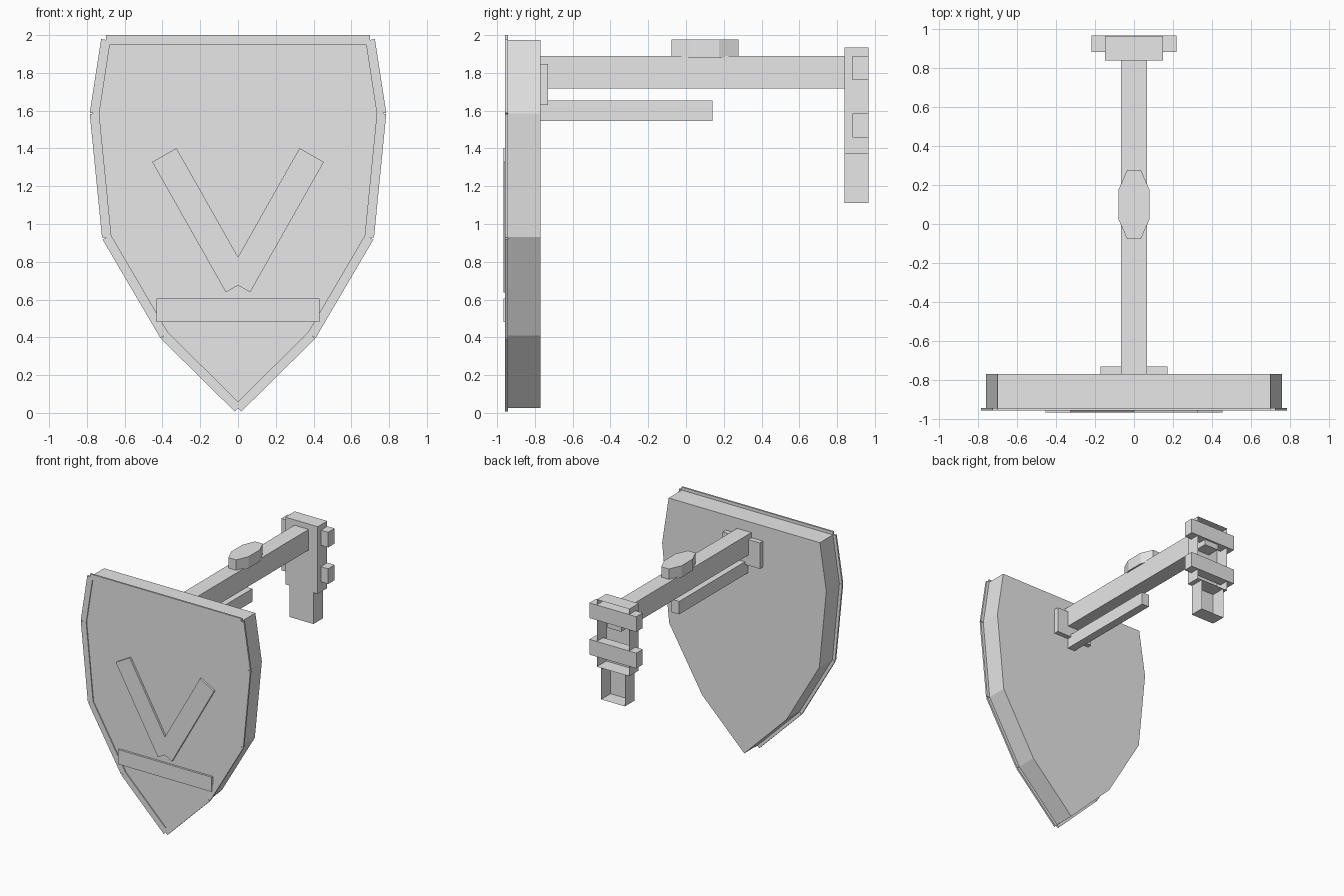
import bpy
import bmesh
from math import atan2
from mathutils import Matrix, Vector

old = bpy.data.objects.get("Cube")
if old:
    bpy.data.objects.remove(old, do_unlink=True)

grey = bpy.data.materials.new("plain grey")
grey.use_nodes = True
grey.diffuse_color = (0.8, 0.8, 0.8, 1)
grey.node_tree.nodes["Principled BSDF"].inputs["Base Color"].default_value = (0.8, 0.8, 0.8, 1)


def finish(name, bm):
    bmesh.ops.recalc_face_normals(bm, faces=bm.faces)
    mesh = bpy.data.meshes.new(name)
    bm.to_mesh(mesh)
    bm.free()
    mesh.materials.append(grey)
    obj = bpy.data.objects.new(name, mesh)
    bpy.context.collection.objects.link(obj)
    return obj


def box(name, half_x, y, z, open_back=False):
    """Box centred on x, spanning the given y and z ranges."""
    bm = bmesh.new()
    size = Vector((2 * half_x, y[1] - y[0], z[1] - z[0]))
    centre = Vector((0, sum(y) / 2, sum(z) / 2))
    bmesh.ops.create_cube(bm, size=1, matrix=Matrix.Translation(centre) @ Matrix.Diagonal(size.to_4d()))
    if open_back:
        back = [f for f in bm.faces if f.normal.y > 0.9]
        bmesh.ops.delete(bm, geom=back, context="FACES_ONLY")
    return finish(name, bm)


def prism(name, points, offset):
    """Extrude a closed outline of 3D points along the offset."""
    bm = bmesh.new()
    face = bm.faces.new([bm.verts.new(p) for p in points])
    result = bmesh.ops.extrude_face_region(bm, geom=[face], use_keep_orig=True)
    moved = [v for v in result["geom"] if isinstance(v, bmesh.types.BMVert)]
    bmesh.ops.translate(bm, verts=moved, vec=offset)
    return finish(name, bm)


def strip(name, a, b, width, y):
    """Flat bar from a to b in the xz plane."""
    a, b = Vector(a), Vector(b)
    d = b - a
    mid = (a + b) / 2
    size = Vector((d.length, y[1] - y[0], width))
    bm = bmesh.new()
    turn = Matrix.Rotation(-atan2(d.y, d.x), 4, "Y")
    place = Matrix.Translation((mid.x, sum(y) / 2, mid.y))
    bmesh.ops.create_cube(bm, size=1, matrix=place @ turn @ Matrix.Diagonal(size.to_4d()))
    return finish(name, bm)


# Shield slab
half = [(0.70, 1.975), (0.76, 1.585), (0.695, 0.93), (0.39, 0.41)]
outline = half + [(0, 0.025)] + [(-x, z) for x, z in reversed(half)]
prism("shield_body", [(x, -0.95, z) for x, z in outline], (0, 0.18, 0))

# Raised rim, one strip per edge
for i, start in enumerate(outline):
    end = outline[(i + 1) % len(outline)]
    strip(f"rim_strip_{i + 1}", start, end, 0.05, (-0.958, -0.943))

# Emblem: chevron and bar
for side, name in ((1, "left"), (-1, "right")):
    strip(f"chevron_{name}", (side * 0.39, 1.365), (0, 0.675), 0.148, (-0.967, -0.945))
box("emblem_bar", 0.432, (-0.967, -0.945), (0.482, 0.605))

# Bracket arm, lower brace and mounting pad
box("arm", 0.066, (-0.78, 0.95), (1.717, 1.89))
box("lower_brace", 0.035, (-0.78, 0.14), (1.545, 1.653))
box("mounting_pad", 0.172, (-0.78, -0.73), (1.63, 1.847))

# Eight-sided knob on the arm
quarter = [(0.035, 0.177), (0.08, 0.075)]
right = quarter + [(x, -y) for x, y in reversed(quarter)]
ring = right + [(-x, y) for x, y in reversed(right)]
prism("arm_knob", [(x, y + 0.1, 1.88) for x, y in ring], (0, 0, 0.097))

# Wall mount, open at the back, with two cross clamps
box("wall_mount_upper", 0.15, (0.84, 0.965), (1.373, 1.935), open_back=True)
box("wall_mount_lower", 0.11, (0.84, 0.965), (1.11, 1.373), open_back=True)
box("clamp_upper", 0.217, (0.882, 0.967), (1.763, 1.89))
box("clamp_lower", 0.217, (0.882, 0.967), (1.457, 1.585))
